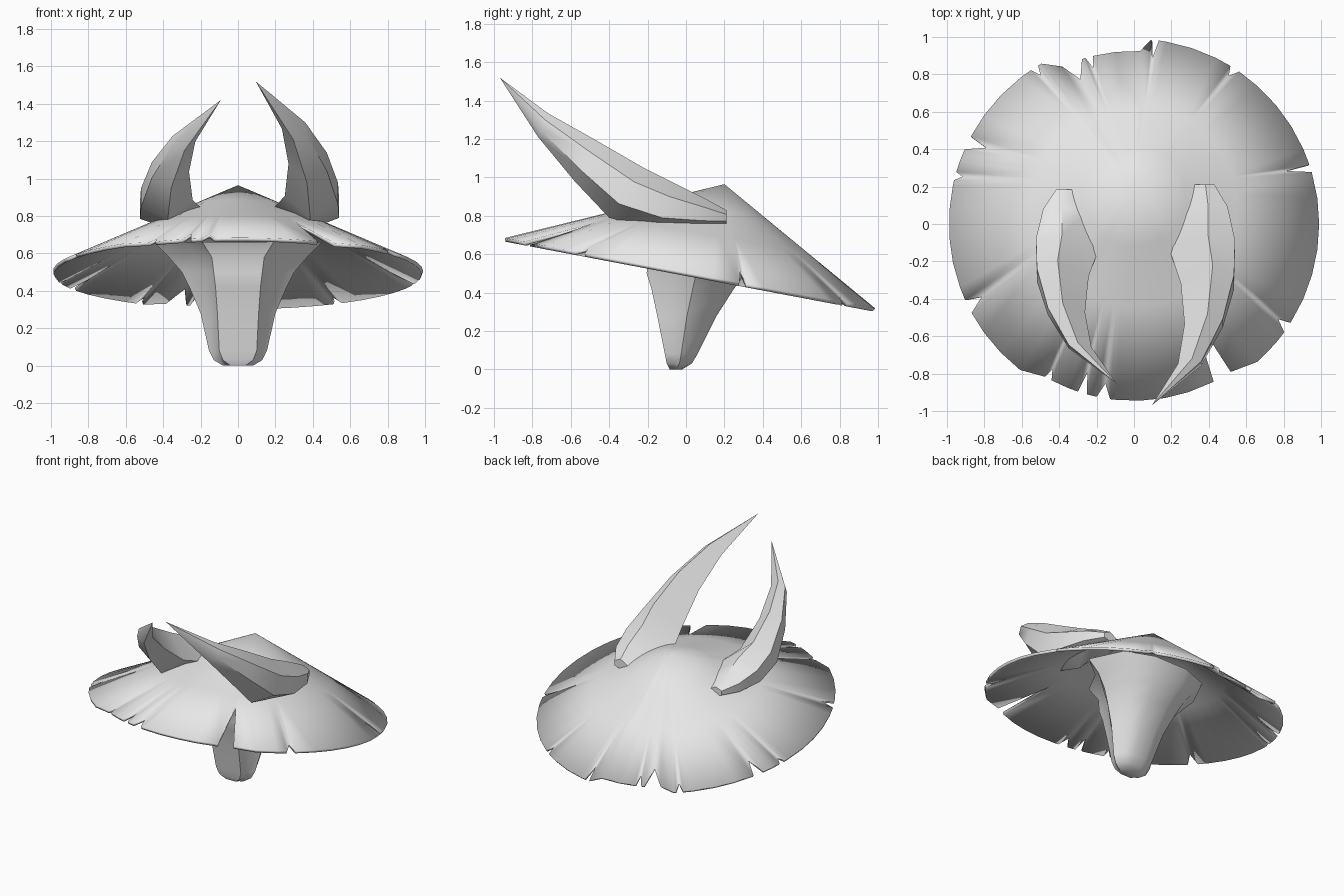
import bpy, bmesh, math
from mathutils import Vector

if "Cube" in bpy.data.objects:
    bpy.data.objects.remove(bpy.data.objects["Cube"])

grey = bpy.data.materials.new("pale_grey")
grey.diffuse_color = (0.8, 0.8, 0.8, 1)
grey.use_nodes = True
grey.node_tree.nodes["Principled BSDF"].inputs["Base Color"].default_value = grey.diffuse_color


def make(name, rings, closed_top=True, closed_end=True, angle=35, outward=True):
    """Skin a list of equal-length vertex rings; a one-point ring is a tip."""
    bm = bmesh.new()
    loops = [[bm.verts.new(p) for p in ring] for ring in rings]
    for a, b in zip(loops, loops[1:]):
        n = max(len(a), len(b))
        for i in range(n):
            j = (i + 1) % n
            if len(a) == 1:
                bm.faces.new((a[0], b[i], b[j]))
            elif len(b) == 1:
                bm.faces.new((a[i], b[0], a[j]))
            else:
                bm.faces.new((a[i], b[i], b[j], a[j]))
    for loop, close in ((loops[0], closed_top), (loops[-1], closed_end)):
        if close and len(loop) > 2:
            bm.faces.new(loop)
    bmesh.ops.recalc_face_normals(bm, faces=bm.faces[:])
    mesh = bpy.data.meshes.new(name)
    bm.to_mesh(mesh)
    bm.free()
    mesh.materials.append(grey)
    obj = bpy.data.objects.new(name, mesh)
    bpy.context.collection.objects.link(obj)
    bpy.ops.object.select_all(action='DESELECT')
    obj.select_set(True)
    bpy.context.view_layer.objects.active = obj
    bpy.ops.object.shade_smooth_by_angle(angle=math.radians(angle))
    return obj


# Hat: tilted cone with a torn rim; tears are (angle, half width, inner radius)
tears = [(17.5, 1.2, .85), (57, 1.6, .93), (83.5, 1.2, .87), (105, 1.3, .85),
         (111, 3.5, .80), (122.5, 1.3, .93), (154, 2.2, .88), (165, 1.3, .95),
         (206.5, 2.2, .91), (241, 1.2, .90), (253, 1.5, .85), (260, 2.2, .88),
         (300, 3.2, .62), (326, 1.8, .93)]


def base_radius(deg):
    if 85 < deg < 118:
        return .925
    if 235 < deg < 312:
        return .945
    return .99


points = {}
for deg in range(0, 360, 8):
    if all(abs(deg - a) > w + 1 for a, w, r in tears):
        points[deg] = base_radius(deg)
for a, w, r in tears:
    points[a - w] = base_radius(a - w)
    points[a] = r
    points[a + w] = base_radius(a + w)

apex = Vector((0, .2, .965))
hat_rings = [[apex], [], [], []]
for deg in sorted(points):
    rad, r = math.radians(deg), points[deg]
    full = base_radius(deg)
    x, y = full * math.cos(rad), full * math.sin(rad)
    rim = Vector((x, y, .505 - .19 * y))
    for ring, t in zip(hat_rings[1:], (.28, .56, r / full)):
        ring.append(apex.lerp(rim, t))
hat = make("hat", hat_rings, closed_end=False, angle=30)
thick = hat.modifiers.new("thickness", 'SOLIDIFY')
thick.thickness = .02
thick.offset = -1

# Head: rings of (z, front y, back y, half width of muzzle plane, half width)
head_rings = []
for z, f, b, fw, sw in [(0, -.085, -.02, .04, .08), (.03, -.10, .03, .08, .13),
                        (.08, -.11, .06, .10, .155), (.28, -.15, .16, .11, .20),
                        (.42, -.18, .25, .12, .26), (.50, -.205, .31, .13, .30),
                        (.58, -.20, .35, .14, .37), (.66, -.24, .38, .19, .45)]:
    mid = (f + b) / 2
    half = [(fw, f), (fw + .35 * (sw - fw), f + .28 * (b - f)), (sw, mid),
            (sw * .75, b * .75 + mid * .25), (sw * .3, b)]
    head_rings.append([(x, y, z) for x, y in half] +
                      [(-x, y, z) for x, y in reversed(half)])
make("head", head_rings, angle=40)

# Horns: stations of upper (y, z), lower (y, z), inner x, outer x
stations = [((.21, .83), (.21, .75), .31, .43),
            ((.10, .89), (.08, .73), .24, .50),
            ((-.06, .97), (-.15, .72), .18, .54),
            ((-.22, 1.05), (-.40, .79), .25, .535),
            ((-.48, 1.20), (-.58, .98), .27, .475),
            ((-.72, 1.335), (-.77, 1.21), .235, .36)]


def horn(name, sx, sy, sz):
    def place(x, y, z):
        return (x * sx, y * sy, .75 + (z - .75) * sz)
    rings = []
    for (uy, uz), (ly, lz), xi, xo in stations:
        section = [(.60, 1), (1, .72), (1, .28), (.48, 0), (0, .45)]
        rings.append([place(xi + (xo - xi) * u, ly + (uy - ly) * v, lz + (uz - lz) * v)
                      for u, v in section])
    rings.append([place(.095, -.97, 1.52)])
    make(name, rings, angle=50)


horn("right_horn", 1, 1, 1)
horn("left_horn", -.97, .88, .87)
